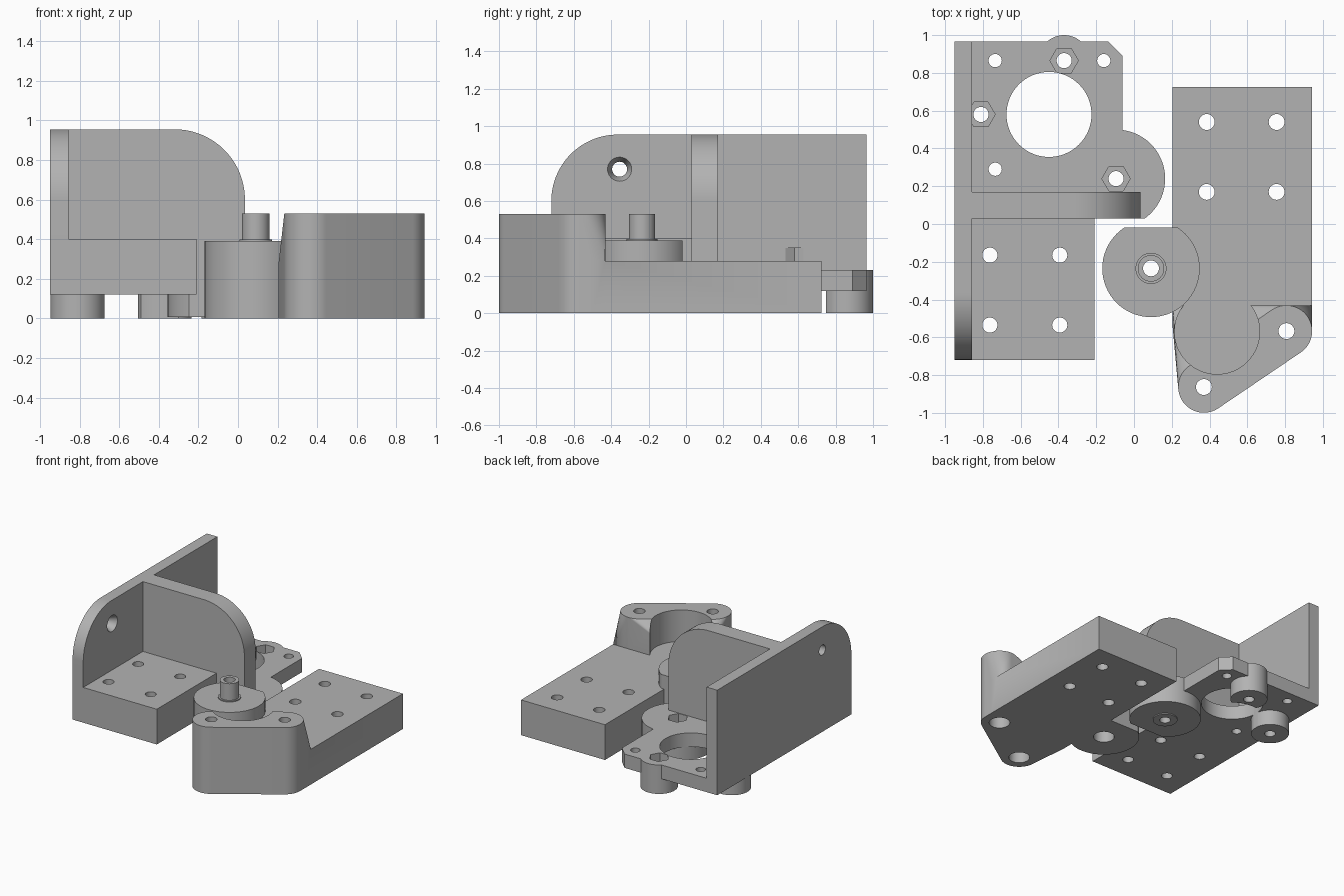
import bpy, bmesh
from math import sin, cos, pi, radians

if "Cube" in bpy.data.objects:
    bpy.data.objects.remove(bpy.data.objects["Cube"])

# Single plastic colour
grey = bpy.data.materials.new("plain_grey")
grey.use_nodes = True
COLOUR = (0.45, 0.45, 0.45, 1)
grey.diffuse_color = COLOUR
grey.node_tree.nodes["Principled BSDF"].inputs["Base Color"].default_value = COLOUR


def arc(cx, cy, r, start=0, end=360, n=64):
    steps = n if end - start == 360 else n + 1
    angles = [radians(start + (end - start) * i / n) for i in range(steps)]
    return [(cx + r * cos(a), cy + r * sin(a)) for a in angles]


def rect(x0, x1, y0, y1):
    return [(x0, y0), (x1, y0), (x1, y1), (x0, y1)]


def finish(bm, name):
    bmesh.ops.recalc_face_normals(bm, faces=bm.faces)
    mesh = bpy.data.meshes.new(name)
    bm.to_mesh(mesh)
    bm.free()
    mesh.materials.append(grey)
    ob = bpy.data.objects.new(name, mesh)
    bpy.context.collection.objects.link(ob)
    return ob


def place(u, v, w, axis):
    return {"z": (u, v, w), "x": (w, u, v), "y": (u, w, v)}[axis]


def loft(name, bottom, top, lo, hi, axis="z"):
    bm = bmesh.new()
    a = [bm.verts.new(place(u, v, lo, axis)) for u, v in bottom]
    b = [bm.verts.new(place(u, v, hi, axis)) for u, v in top]
    bm.faces.new(a[::-1])
    bm.faces.new(b)
    for i in range(len(a)):
        j = (i + 1) % len(a)
        bm.faces.new((a[i], a[j], b[j], b[i]))
    return finish(bm, name)


def prism(name, pts, lo, hi, axis="z"):
    return loft(name, pts, pts, lo, hi, axis)


def hull(name, points):
    bm = bmesh.new()
    for p in points:
        bm.verts.new(p)
    res = bmesh.ops.convex_hull(bm, input=bm.verts)
    unused = {e for k in ("geom_interior", "geom_unused") for e in res[k]
              if isinstance(e, bmesh.types.BMVert)}
    bmesh.ops.delete(bm, geom=list(unused), context="VERTS")
    bmesh.ops.dissolve_limit(bm, angle_limit=radians(0.5), verts=bm.verts, edges=bm.edges)
    return finish(bm, name)


def combine(target, tools, operation):
    bpy.context.view_layer.objects.active = target
    for tool in tools:
        mod = target.modifiers.new("combine", "BOOLEAN")
        mod.operation, mod.solver, mod.object = operation, "EXACT", tool
        bpy.ops.object.modifier_apply(modifier=mod.name)
        bpy.data.objects.remove(tool)


def hole(x, y, r, lo=-0.1, hi=1.2, n=32):
    return prism("hole", arc(x, y, r, n=n), lo, hi)


def smooth(ob):
    bpy.ops.object.select_all(action="DESELECT")
    ob.select_set(True)
    bpy.context.view_layer.objects.active = ob
    bpy.ops.object.shade_smooth_by_angle(angle=radians(25))


# Motor bracket: base block, two upright walls, motor plate and bosses
BOTTOM, TOP, ROUND = 0.12, 0.955, 0.355
bracket = prism("motor_bracket", rect(-0.95, -0.21, -0.72, 0.1), BOTTOM, 0.4)
side_profile = [(0.965, BOTTOM), (0.965, TOP)] + \
    arc(-0.72 + ROUND, TOP - ROUND, ROUND, 90, 180, 32) + [(-0.72, BOTTOM)]
cross_profile = [(-0.9, BOTTOM), (0.035, BOTTOM)] + \
    arc(0.035 - ROUND, TOP - ROUND, ROUND, 0, 90, 32) + [(-0.9, TOP)]
plate_profile = [(-0.92, 0.1), (-0.06, 0.1), (-0.06, 0.89), (-0.135, 0.965), (-0.92, 0.965)]
screws = [(-0.81, 0.58), (-0.37, 0.865), (-0.095, 0.24)]
lobe = prism("lobe", arc(*screws[2], 0.26), 0.008, 0.23)
combine(lobe, [prism("trim", rect(-0.5, 0.5, -0.2, 0.03), -0.1, 0.5)], "DIFFERENCE")
combine(bracket, [
    prism("side_wall", side_profile, -0.95, -0.857, "x"),
    prism("cross_wall", cross_profile, 0.03, 0.17, "y"),
    prism("motor_plate", plate_profile, BOTTOM, 0.23),
    lobe,
    prism("lobe_ring", arc(*screws[2], 0.09), 0, 0.1),
    prism("side_boss", arc(*screws[0], 0.138), 0, 0.2),
    prism("rear_boss", arc(*screws[1], 0.135), 0, 0.23),
], "UNION")

cuts = [hole(-0.45, 0.58, 0.225, n=64)]
cuts += [hole(x, y, 0.035) for x, y in ((-0.735, 0.865), (-0.16, 0.865), (-0.735, 0.29))]
cuts += [hole(x, y, 0.04) for x in (-0.763, -0.393) for y in (-0.165, -0.535)]
for x, y in screws:
    cuts += [hole(x, y, 0.04, hi=0.3), hole(x, y, 0.075, 0.16, 0.35, 6)]
# Countersunk screw hole in the side wall
cuts += [prism("hole", arc(-0.355, 0.77, 0.04, n=32), -1.1, -0.7, "x"),
         loft("sink", arc(-0.355, 0.77, 0.04, n=32), arc(-0.355, 0.77, 0.065, n=32),
              -0.91, -0.856, "x")]
combine(bracket, cuts, "DIFFERENCE")
smooth(bracket)

# Idler block: slab, sloped bearing holder, drum and spindle
SLAB, HOLDER = 0.28, 0.53
ears = [(0.37, -0.863), (0.807, -0.567)]
drum = (0.09, -0.235)
points = [(x, y, z) for ex, ey in ears for x, y in arc(ex, ey, 0.136) for z in (0, HOLDER)]
points += [(x, y, z) for x, y in rect(0.205, 0.943, -0.55, -0.432) for z in (0, SLAB)]
idler = hull("idler_block", points)
combine(idler, [hole(0.44, -0.57, 0.225, SLAB, 0.8, 64)], "DIFFERENCE")

drum_body = prism("drum", arc(*drum, 0.258), 0, 0.39)
combine(drum_body, [prism("flat", rect(-0.5, 0.6, -0.018, 0.2), -0.1, 0.6),
                    hole(0.44, -0.57, 0.225, SLAB, 0.8, 64)], "DIFFERENCE")
combine(idler, [
    prism("slab", rect(0.205, 0.943, -0.5, 0.725), 0, SLAB),
    drum_body,
    prism("collar", arc(*drum, 0.082), 0.3, 0.398),
    prism("spindle", arc(*drum, 0.07), 0.3, HOLDER),
], "UNION")

cuts = [hole(x, y, 0.042) for x in (0.385, 0.755) for y in (0.54, 0.17)]
for x, y in ears + [drum]:
    cuts += [hole(x, y, 0.042), hole(x, y, 0.076, -0.1, 0.12)]
combine(idler, cuts, "DIFFERENCE")
smooth(idler)
